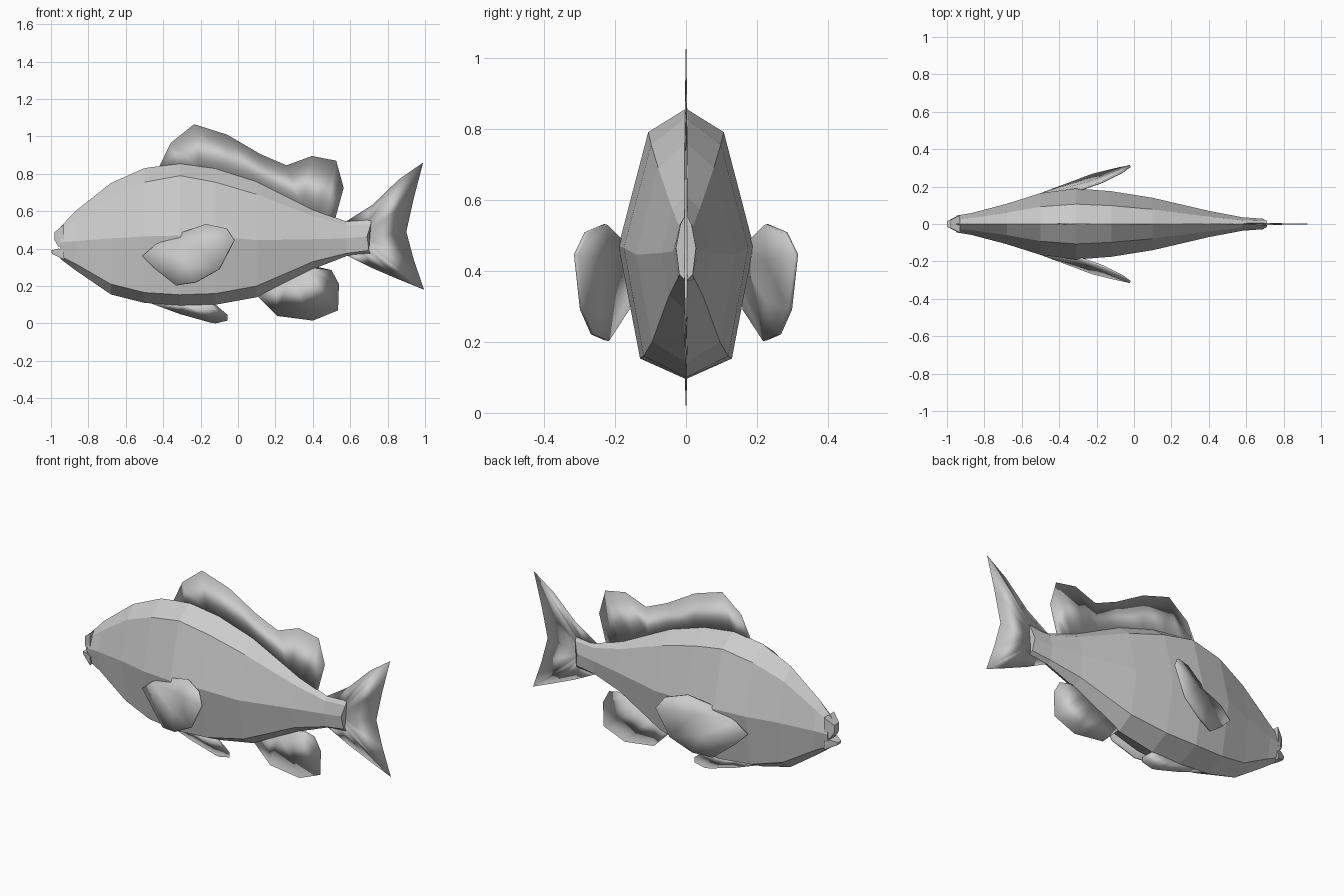
import bpy, bmesh
from mathutils import Vector


def make_object(name, bm, smooth=False):
    bmesh.ops.recalc_face_normals(bm, faces=bm.faces)
    for f in bm.faces:
        f.smooth = smooth
    mesh = bpy.data.meshes.new(name)
    bm.to_mesh(mesh)
    bm.free()
    ob = bpy.data.objects.new(name, mesh)
    bpy.context.collection.objects.link(ob)
    return ob


# Body: eight-sided rings lofted from head to tail root
# x, top z, shoulder z, middle z, belly z, bottom z, middle half-width
stations = [
    (-0.95, 0.515, 0.49, 0.435, 0.36, 0.345, 0.045),
    (-0.87, 0.60, 0.55, 0.44, 0.32, 0.285, 0.058),
    (-0.68, 0.75, 0.68, 0.455, 0.21, 0.155, 0.108),
    (-0.50, 0.83, 0.755, 0.465, 0.165, 0.11, 0.165),
    (-0.31, 0.856, 0.79, 0.47, 0.153, 0.095, 0.19),
    (-0.12, 0.83, 0.755, 0.465, 0.16, 0.10, 0.175),
    (0.10, 0.76, 0.69, 0.445, 0.20, 0.14, 0.14),
    (0.40, 0.61, 0.575, 0.45, 0.33, 0.29, 0.07),
    (0.58, 0.545, 0.525, 0.455, 0.375, 0.36, 0.036),
    (0.69, 0.56, 0.53, 0.465, 0.39, 0.37, 0.028),
]
bm = bmesh.new()
rings = []
for i, (x, t, s, m, b, u, w) in enumerate(stations):
    end = 0.02 if i == len(stations) - 1 else 0
    half = [(end, w * 0.56, s), (0, w, m), (end * 0.5, w * 0.68, b)]
    pts = [(x + end, 0, t)] + [(x + d, y, z) for d, y, z in half]
    pts += [(x + end, 0, u)] + [(x + d, -y, z) for d, y, z in reversed(half)]
    rings.append([bm.verts.new(p) for p in pts])
for a, b in zip(rings, rings[1:]):
    for k in range(8):
        n = (k + 1) % 8
        bm.faces.new((a[k], a[n], b[n], b[k]))
bm.faces.new(rings[0])
bm.faces.new(rings[-1])
make_object("body", bm)


# Lips: small mirrored hulls with a gap for the mouth
def lip(name, pts):
    bm = bmesh.new()
    for x, y, z in pts:
        for side in (1, -1):
            bm.verts.new((x, y * side, z))
    bmesh.ops.convex_hull(bm, input=bm.verts)
    make_object(name, bm)


lip("upper_lip", [(-0.98, 0.022, 0.488), (-0.98, 0.022, 0.445), (-0.96, 0.035, 0.41),
                  (-0.93, 0.047, 0.53), (-0.93, 0.047, 0.42)])
lip("lower_lip", [(-1.0, 0.014, 0.39), (-0.995, 0.014, 0.373), (-0.96, 0.035, 0.40),
                  (-0.93, 0.047, 0.34), (-0.93, 0.047, 0.39)])


# Median fins: wedge strips, thin rim at y = 0 and a slightly thicker base
def median_fin(name, rim, base, t=0.004):
    bm = bmesh.new()
    edge = [bm.verts.new((x, 0, z)) for x, z in rim]
    sides = [[bm.verts.new((x, y, z)) for x, z in base] for y in (t, -t)]
    loops = [sides[0], edge, sides[1]]
    for a, b in ((0, 1), (1, 2), (2, 0)):
        for k in range(len(rim) - 1):
            p, q = loops[a], loops[b]
            bm.faces.new((p[k], p[k + 1], q[k + 1], q[k]))
    for k in (0, -1):
        bm.faces.new([lp[k] for lp in loops])
    make_object(name, bm, True)


median_fin("dorsal_fin",
           [(-0.42, 0.84), (-0.36, 0.965), (-0.235, 1.065), (-0.06, 1.01), (0.12, 0.905),
            (0.26, 0.845), (0.395, 0.895), (0.525, 0.87), (0.565, 0.725), (0.52, 0.56)],
           [(-0.40, 0.82), (-0.31, 0.83), (-0.2, 0.82), (-0.06, 0.79), (0.12, 0.73),
            (0.24, 0.67), (0.34, 0.62), (0.42, 0.58), (0.47, 0.56), (0.50, 0.54)])
median_fin("anal_fin",
           [(0.10, 0.15), (0.21, 0.04), (0.40, 0.015), (0.535, 0.07), (0.54, 0.21),
            (0.50, 0.285), (0.40, 0.297)],
           [(0.11, 0.17), (0.20, 0.21), (0.27, 0.25), (0.33, 0.28), (0.36, 0.295),
            (0.38, 0.30), (0.39, 0.31)])
median_fin("pelvic_fin",
           [(-0.46, 0.105), (-0.31, 0.05), (-0.15, 0.005), (-0.12, 0.0), (-0.055, 0.015),
            (-0.055, 0.045), (-0.12, 0.10)],
           [(-0.44, 0.125), (-0.34, 0.12), (-0.28, 0.12), (-0.24, 0.12), (-0.2, 0.12),
            (-0.17, 0.12), (-0.14, 0.12)])
median_fin("tail_fin",
           [(0.57, 0.54), (0.72, 0.635), (0.86, 0.77), (0.99, 0.86), (0.94, 0.67), (0.90, 0.49),
            (0.94, 0.34), (0.995, 0.18), (0.86, 0.235), (0.72, 0.295), (0.57, 0.37)],
           [(0.60, 0.53), (0.66, 0.53), (0.68, 0.52), (0.69, 0.51), (0.69, 0.49), (0.69, 0.47),
            (0.69, 0.45), (0.69, 0.43), (0.68, 0.42), (0.66, 0.40), (0.60, 0.38)], 0.006)

# Pectoral fins: folded fan (root, ridge, flared rim), mirrored
root = [(-0.34, 0.165, 0.47), (-0.44, 0.165, 0.42), (-0.51, 0.155, 0.36), (-0.44, 0.165, 0.29)]
ridge = [(-0.17, 0.225, 0.53), (-0.22, 0.228, 0.43), (-0.27, 0.228, 0.32), (-0.33, 0.222, 0.203)]
rim = [(-0.06, 0.28, 0.507), (-0.02, 0.31, 0.445), (-0.10, 0.293, 0.29), (-0.225, 0.262, 0.22)]
for name, side in (("left_pectoral_fin", 1), ("right_pectoral_fin", -1)):
    bm = bmesh.new()
    rows = [[bm.verts.new((x, y * side, z)) for x, y, z in row] for row in (root, ridge, rim)]
    for a, b in zip(rows, rows[1:]):
        for k in range(3):
            bm.faces.new((a[k], a[k + 1], b[k + 1], b[k]))
    fin = make_object(name, bm, True)
    mod = fin.modifiers.new("thickness", "SOLIDIFY")
    mod.thickness = 0.012
    mod.offset = 0
